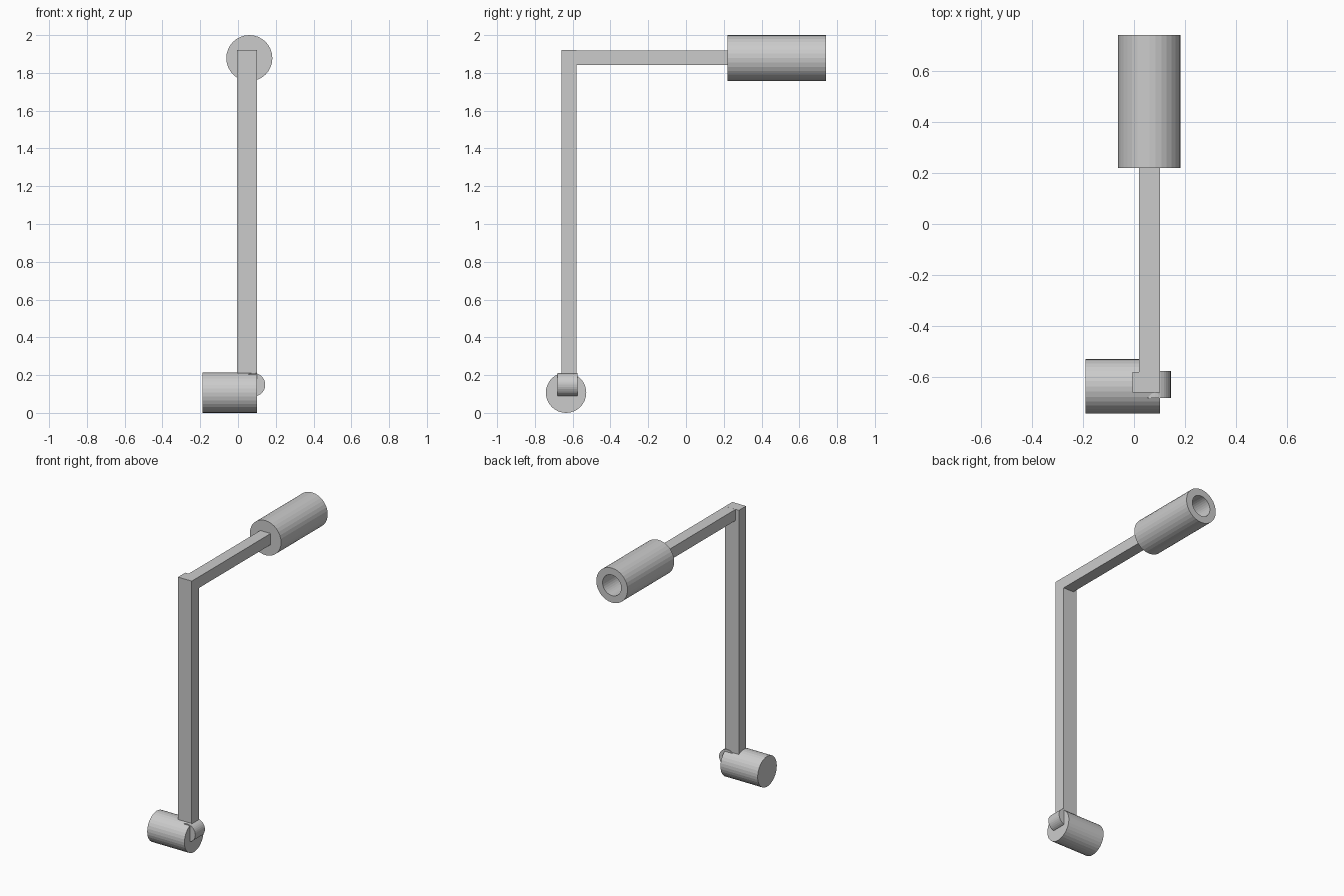
import bpy, bmesh
from math import pi
from mathutils import Matrix, Vector

if "Cube" in bpy.data.objects:
    bpy.data.objects.remove(bpy.data.objects["Cube"])


def finish(name, bm):
    bmesh.ops.recalc_face_normals(bm, faces=bm.faces)
    mesh = bpy.data.meshes.new(name)
    bm.to_mesh(mesh)
    bm.free()
    obj = bpy.data.objects.new(name, mesh)
    bpy.context.collection.objects.link(obj)
    return obj


def box(name, lo, hi):
    lo, hi = Vector(lo), Vector(hi)
    bm = bmesh.new()
    bmesh.ops.create_cube(bm, size=1, matrix=Matrix.Translation((lo + hi) / 2)
                          @ Matrix.Diagonal((*(hi - lo), 1)))
    return finish(name, bm)


def cylinder(name, center, radius, length, axis, bore=0, depth=0):
    bm = bmesh.new()
    bmesh.ops.create_cone(bm, cap_ends=True, segments=32, radius1=radius,
                          radius2=radius, depth=length)
    if bore:
        # blind hole: inset the +z cap, then push it inwards
        cap = max(bm.faces, key=lambda f: f.calc_center_median().z)
        ring = bmesh.ops.extrude_discrete_faces(bm, faces=[cap])["faces"][0]
        s = bore / radius
        bmesh.ops.scale(bm, vec=(s, s, 1), verts=ring.verts)
        floor = bmesh.ops.extrude_discrete_faces(bm, faces=[ring])["faces"][0]
        bmesh.ops.translate(bm, vec=(0, 0, -depth), verts=floor.verts)
    turn = {"x": Matrix.Rotation(pi / 2, 4, "Y"),
            "y": Matrix.Rotation(-pi / 2, 4, "X")}[axis]
    bm.transform(Matrix.Translation(center) @ turn)
    return finish(name, bm)


# upright post and the narrower arm reaching back from its top
box("post", (-0.006, -0.66, 0.15), (0.101, -0.58, 1.92))
box("arm", (0.02, -0.60, 1.841), (0.101, 0.24, 1.9195))

# barrel at the end of the arm, bored from the back
cylinder("barrel", (0.06, 0.48, 1.878), 0.122, 0.52, "y", bore=0.073, depth=0.30)

# foot drum lying sideways, with the small cross pin through its end
cylinder("foot_drum", (-0.044, -0.635, 0.107), 0.107, 0.29, "x")
cylinder("cross_pin", (0.082, -0.628, 0.149), 0.062, 0.107, "y")
